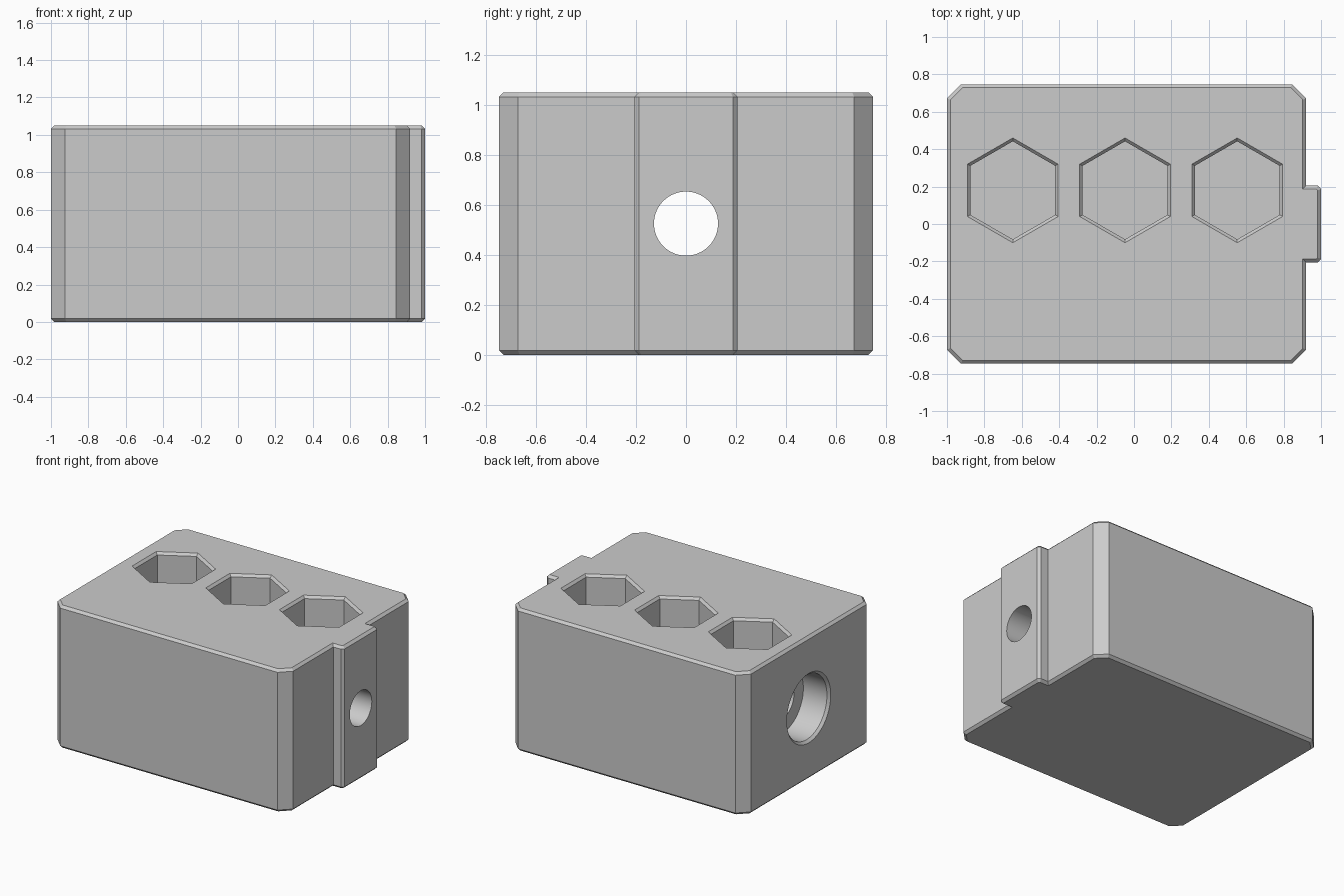
import bpy, bmesh, math
from mathutils import Matrix, Vector

cube = bpy.data.objects.get("Cube")
if cube:
    bpy.data.objects.remove(cube, do_unlink=True)

HEIGHT, CHAMFER = 1.05, 0.018
LEFT, RIGHT, TAB, HALF_Y = -1.0, 0.92, 1.0, 0.747
CORNER, TAB_Y = 0.075, 0.205

grey = bpy.data.materials.new("plain grey")
grey.use_nodes = True
colour = (0.6, 0.6, 0.6, 1)
grey.diffuse_color = colour
grey.node_tree.nodes["Principled BSDF"].inputs["Base Color"].default_value = colour


def make_object(name, bm):
    bmesh.ops.recalc_face_normals(bm, faces=bm.faces)
    mesh = bpy.data.meshes.new(name)
    bm.to_mesh(mesh)
    bm.free()
    mesh.materials.append(grey)
    obj = bpy.data.objects.new(name, mesh)
    bpy.context.collection.objects.link(obj)
    return obj


def stepped_prism(name, sides, steps, matrix):
    """Closed solid through rings given as (radius, distance along the axis)."""
    bm = bmesh.new()
    rings = []
    for radius, z in steps:
        angles = [math.tau * i / sides + math.pi / 2 for i in range(sides)]
        rings.append([bm.verts.new((radius * math.cos(a), radius * math.sin(a), z))
                      for a in angles])
    for low, high in zip(rings, rings[1:]):
        for i in range(sides):
            j = (i + 1) % sides
            bm.faces.new((low[i], low[j], high[j], high[i]))
    bm.faces.new(rings[0])
    bm.faces.new(rings[-1])
    bm.transform(matrix)
    return make_object(name, bm)


def cut(target, cutter):
    cutter.hide_render = True
    mod = target.modifiers.new("cut", "BOOLEAN")
    mod.operation, mod.solver, mod.object = "DIFFERENCE", "EXACT", cutter
    bpy.context.view_layer.objects.active = target
    bpy.ops.object.modifier_apply(modifier=mod.name)
    bpy.data.objects.remove(cutter, do_unlink=True)


# Block outline: half of it, mirrored front to back, with the side tab
half = [(TAB, TAB_Y - CHAMFER), (TAB - CHAMFER, TAB_Y), (RIGHT, TAB_Y),
        (RIGHT, HALF_Y - CORNER), (RIGHT - CORNER, HALF_Y),
        (LEFT + CORNER, HALF_Y), (LEFT, HALF_Y - CORNER)]
outline = half + [(x, -y) for x, y in reversed(half)]
bm = bmesh.new()
base = bm.faces.new([bm.verts.new((x, y, 0)) for x, y in outline])
grown = bmesh.ops.extrude_face_region(bm, geom=[base], use_keep_orig=True)
top_verts = [v for v in grown["geom"] if isinstance(v, bmesh.types.BMVert)]
bmesh.ops.translate(bm, verts=top_verts, vec=Vector((0, 0, HEIGHT)))
bmesh.ops.recalc_face_normals(bm, faces=bm.faces)

# Chamfer around the top and bottom rims
rims = [e for e in bm.edges if abs(e.verts[0].co.z - e.verts[1].co.z) < 0.001]
bmesh.ops.bevel(bm, geom=rims, offset=CHAMFER, segments=1, affect="EDGES")
block = make_object("block", bm)

# Three hexagonal pockets with chamfered mouths
for i in range(3):
    place = Matrix.Translation((-0.648 + 0.6 * i, 0.18, HEIGHT))
    steps = [(0.262, -0.27), (0.262, -CHAMFER), (0.28, 0), (0.28, 0.1)]
    cut(block, stepped_prism("hex_pocket_cutter", 6, steps, place))

# Through hole along x, widened to a chamfered counterbore on the far side
along_x = Matrix.Translation((0, 0, HEIGHT / 2)) @ Matrix.Rotation(math.pi / 2, 4, "Y")
steps = [(0.255, LEFT - 0.1), (0.255, LEFT), (0.237, LEFT + CHAMFER),
         (0.237, LEFT + 0.21), (0.128, LEFT + 0.21), (0.128, TAB + 0.1)]
cut(block, stepped_prism("bore_cutter", 64, steps, along_x))

# Smooth only the round walls
bpy.ops.object.select_all(action="DESELECT")
block.select_set(True)
bpy.context.view_layer.objects.active = block
bpy.ops.object.shade_smooth_by_angle(angle=math.radians(20))
